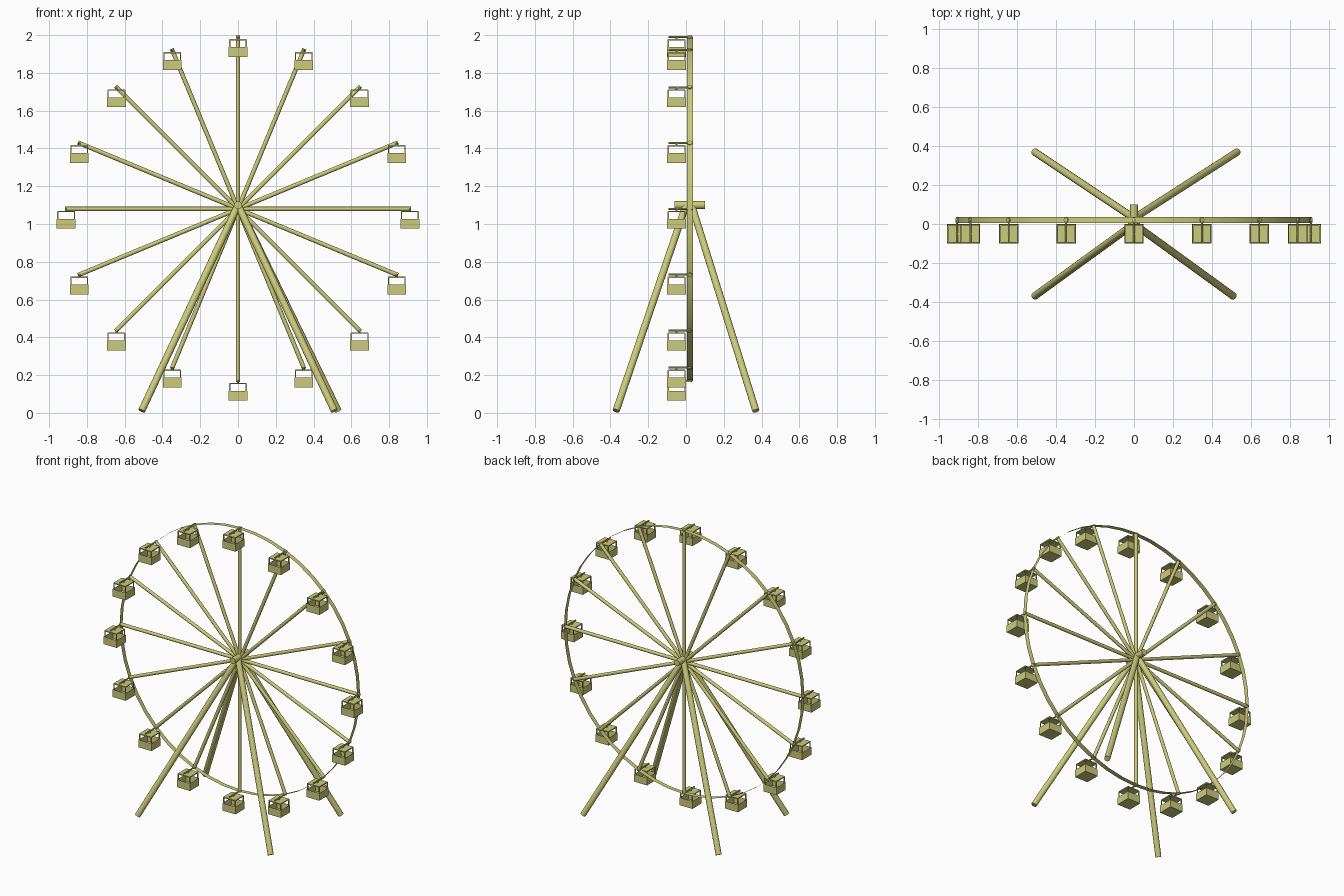
import bpy, bmesh, math
from mathutils import Vector, Matrix

if "Cube" in bpy.data.objects:
    bpy.data.objects.remove(bpy.data.objects["Cube"])

HUB = Vector((0, 0.02, 1.08))
R = 0.91
N = 16

mat = bpy.data.materials.new("olive_paint")
mat.diffuse_color = (0.60, 0.60, 0.20, 1)
mat.use_nodes = True
mat.node_tree.nodes["Principled BSDF"].inputs["Base Color"].default_value = mat.diffuse_color


def finish(name, bm, smooth=True):
    me = bpy.data.meshes.new(name)
    bm.to_mesh(me)
    bm.free()
    ob = bpy.data.objects.new(name, me)
    bpy.context.collection.objects.link(ob)
    me.materials.append(mat)
    if smooth:
        bpy.context.view_layer.objects.active = ob
        bpy.ops.object.select_all(action='DESELECT')
        ob.select_set(True)
        bpy.ops.object.shade_smooth_by_angle(angle=math.radians(35))
    return ob


def tube(bm, a, b, r, seg=12):
    a, b = Vector(a), Vector(b)
    d = b - a
    m = Matrix.Translation((a + b) / 2) @ d.to_track_quat('Z', 'Y').to_matrix().to_4x4()
    bmesh.ops.create_cone(bm, cap_ends=True, segments=seg, radius1=r, radius2=r,
                          depth=d.length, matrix=m)


def box(bm, c, s):
    m = Matrix.Translation(c) @ Matrix.Diagonal((*s, 1))
    return bmesh.ops.create_cube(bm, size=1, matrix=m)["verts"]


def rim_point(i):
    a = math.tau * i / N
    return HUB + R * Vector((math.cos(a), 0, math.sin(a)))


# Axle and four splayed legs
bm = bmesh.new()
tube(bm, (0, -0.06, 1.10), (0, 0.10, 1.10), 0.021, 16)
finish("axle", bm)
for name, x, y, top in (("front_left_leg", -0.51, -0.37, 0.0), ("front_right_leg", 0.51, -0.37, 0.0),
                        ("back_left_leg", -0.51, 0.37, 0.03), ("back_right_leg", 0.53, 0.37, 0.03)):
    bm = bmesh.new()
    tube(bm, (x, y, 0.011), (0, top, 1.10), 0.019, 16)
    finish(name, bm)

# Spokes, their tips poking through the rim
bm = bmesh.new()
for i in range(N):
    p = rim_point(i)
    tube(bm, HUB, p + (p - HUB).normalized() * 0.007, 0.0115)
finish("spokes", bm)

# Rim: thin flat band
bm = bmesh.new()
bmesh.ops.create_cone(bm, cap_ends=False, segments=48, radius1=R, radius2=R, depth=0.032,
                      matrix=Matrix.Translation(HUB) @ Matrix.Rotation(math.pi / 2, 4, 'X'))
finish("rim", bm)

# Cabin mesh, origin at the rim end of its hanging rod
bm = bmesh.new()
tub = box(bm, (0, -0.07, -0.079), (0.10, 0.10, 0.052))
top = [f for f in bm.faces if f.normal.z > 0.5]
bmesh.ops.inset_region(bm, faces=top, thickness=0.004)          # open tub
bmesh.ops.translate(bm, verts=top[0].verts, vec=(0, 0, -0.047))
box(bm, (0, -0.07, -0.014), (0.092, 0.092, 0.007))              # roof
for sx in (-1, 1):
    for sy in (-1, 1):
        box(bm, (sx * 0.044, -0.07 + sy * 0.044, -0.036), (0.006, 0.006, 0.045))
tube(bm, (0, 0.015, 0), (0, -0.112, 0), 0.005, 8)               # hanging rod
tube(bm, (0, -0.07, 0.003), (0, -0.07, -0.014), 0.006, 8)       # hanger pin
first = finish("cabin", bm, smooth=False)
first.location = rim_point(0)
for i in range(1, N):
    ob = bpy.data.objects.new("cabin", first.data)
    ob.location = rim_point(i)
    bpy.context.collection.objects.link(ob)
